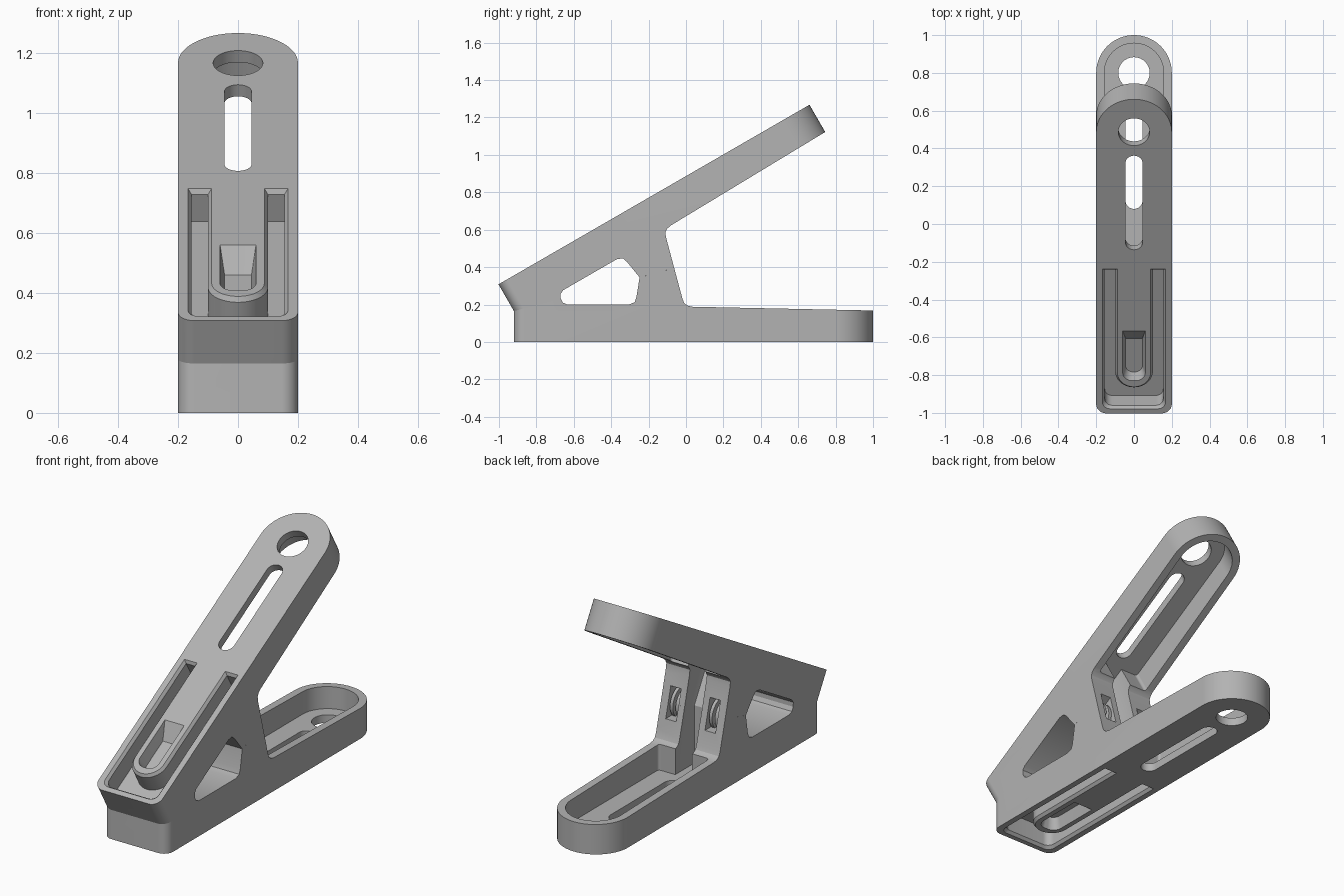
import bpy, bmesh, math
from mathutils import Matrix, Vector

cube = bpy.data.objects.get("Cube")
if cube:
    bpy.data.objects.remove(cube)

LENGTH, HALF, FLOOR = 1.92, 0.2, 0.045
JAW_Y, JAW_Z, OPENING = -0.92, 0.165, math.radians(30)

grey = bpy.data.materials.new("mid grey plastic")
grey.use_nodes = True
grey.diffuse_color = (0.45, 0.45, 0.45, 1)
grey.node_tree.nodes["Principled BSDF"].inputs["Base Color"].default_value = (0.45, 0.45, 0.45, 1)


def make(name, bm):
    bmesh.ops.recalc_face_normals(bm, faces=bm.faces)
    mesh = bpy.data.meshes.new(name)
    bm.to_mesh(mesh)
    bm.free()
    mesh.materials.append(grey)
    obj = bpy.data.objects.new(name, mesh)
    bpy.context.collection.objects.link(obj)
    return obj


def loft(name, sections):
    """Closed solid through matching loops of 3D points."""
    bm = bmesh.new()
    rings = [[bm.verts.new(p) for p in s] for s in sections]
    n = len(rings[0])
    bm.faces.new(rings[0])
    bm.faces.new(rings[-1])
    for a, b in zip(rings, rings[1:]):
        for i in range(n):
            j = (i + 1) % n
            bm.faces.new((a[i], a[j], b[j], b[i]))
    return make(name, bm)


def plan(name, *levels):
    """Loft of plan outlines, each given as (points, height)."""
    return loft(name, [[(x, y, z) for x, y in pts] for pts, z in levels])


def side(name, pts, x0, x1):
    return loft(name, [[(x, y, z) for y, z in pts] for x in (x0, x1)])


def arc(cx, cy, r, a0, a1, n=8):
    angles = [math.radians(a0 + (a1 - a0) * i / n) for i in range(n + 1)]
    return [(cx + r * math.cos(a), cy + r * math.sin(a)) for a in angles]


def bar(half, y0, y1, r0, r1, n=20):
    """Long rounded outline: corner radius r0 at y0 and r1 at y1."""
    return (arc(half - r1, y1 - r1, r1, 0, 90, n) + arc(r1 - half, y1 - r1, r1, 90, 180, n)
            + arc(r0 - half, y0 + r0, r0, 180, 270, n) + arc(half - r0, y0 + r0, r0, 270, 360, n))


def tongue_slot(o):
    """U-shaped outline around the spring tongue, widened by o."""
    w, t, end = 0.155 + o, 0.1 - o, 0.87 + o
    r = 0.04
    return ([(-w, end)] + arc(r - w, 0.04 - o + r, r, 180, 270)
            + arc(w - r, 0.04 - o + r, r, 270, 360) + [(w, end), (t, end)]
            + arc(0, 0.25, t, 0, -180, 24) + [(-t, end)])


def boolean(obj, cutter, operation):
    mod = obj.modifiers.new(operation, 'BOOLEAN')
    mod.operation, mod.solver, mod.object = operation, 'EXACT', cutter
    deps = bpy.context.evaluated_depsgraph_get()
    mesh = bpy.data.meshes.new_from_object(obj.evaluated_get(deps))
    obj.modifiers.clear()
    obj.data = mesh
    bpy.data.objects.remove(cutter)


# Arm silhouette with half of the hinge pillar and half of the window
profile = [(-0.01, -0.01), (0, 0), (LENGTH, 0), (LENGTH, 0.168), (0.955, 0.188), (0.93, 0.193),
           (0.912, 0.205), (0.902, 0.228), (0.857, 0.3946), (0.672, 0.345), (0.655, 0.24),
           (0.645, 0.212), (0.615, 0.2), (0.285, 0.2), (0.262, 0.21), (0.25, 0.232), (0, JAW_Z)][1:]
arm = side("lower_arm", profile, -HALF, HALF)
outline = bar(HALF, 0, LENGTH, 0.055, HALF - 0.0001)
boolean(arm, plan("outline", (outline, -0.1), (outline, 0.6)), 'INTERSECT')

# Hollow tray behind the pillar
tray = bar(0.157, 0.94, LENGTH - 0.043, 0.015, 0.1565)
cutters = [plan("tray", (tray, FLOOR), (tray, 0.6))]

# Long slot and round hole through the floor
for half, y0, y1 in ((0.045, 1.0, 1.575), (0.083, 1.637, 1.803)):
    r = half - 0.0001
    shape = bar(half, y0, y1, r, r)
    cutters.append(plan("opening", (shape, -0.1), (shape, 0.1)))

# Central channel in the pillar
channel = bar(0.053, 0.77, 0.99, 0.005, 0.005, 2)
cutters.append(plan("channel", (channel, FLOOR), (channel, 0.6)))

# Chamfered slot around the spring tongue
wide, narrow = tongue_slot(0.012), tongue_slot(0)
cutters.append(plan("tongue_slot", (wide, -0.05), (wide, 0), (narrow, 0.016), (narrow, 0.12)))

# Ramped pocket in the tongue
top = bar(0.06, 0.2, 0.505, 0.05, 0.003)
bottom = bar(0.045, 0.215, 0.42, 0.04, 0.003)
cutters.append(plan("pocket", (top, -0.05), (top, 0), (bottom, 0.067)))

# Hinge notches at the back of the pillar
notch = [(0.8, 0.31), (0.98, 0.31), (0.98, 0.5), (0.8, 0.5)]
for s in (-1, 1):
    cutters.append(side("notch", notch, s * 0.09, s * 0.155))

for cutter in cutters:
    boolean(arm, cutter, 'DIFFERENCE')

# Upper arm is the lower one reflected in the plane between the jaws
arm.data.transform(Matrix.Translation((0, JAW_Y, 0)))
upper = bpy.data.objects.new("upper_arm", arm.data.copy())
bpy.context.collection.objects.link(upper)
c, s = math.cos(OPENING), math.sin(OPENING)
mirror = Matrix(((1, 0, 0, 0), (0, c, s, 0), (0, s, -c, 0), (0, 0, 0, 1)))
pivot = Matrix.Translation((0, JAW_Y, JAW_Z))
upper.data.transform(pivot @ mirror @ pivot.inverted())
upper.data.flip_normals()

# Hinge knuckles
parts = [arm, upper]
for x in (-0.14, -0.105, 0.105, 0.14):
    parts.append(side("hinge_knuckle", arc(-0.16, 0.369, 0.09, 0, 350, 35), x - 0.009, x + 0.009))

for part in parts:
    part.data.shade_smooth()
    part.data.set_sharp_from_angle(angle=math.radians(25))
